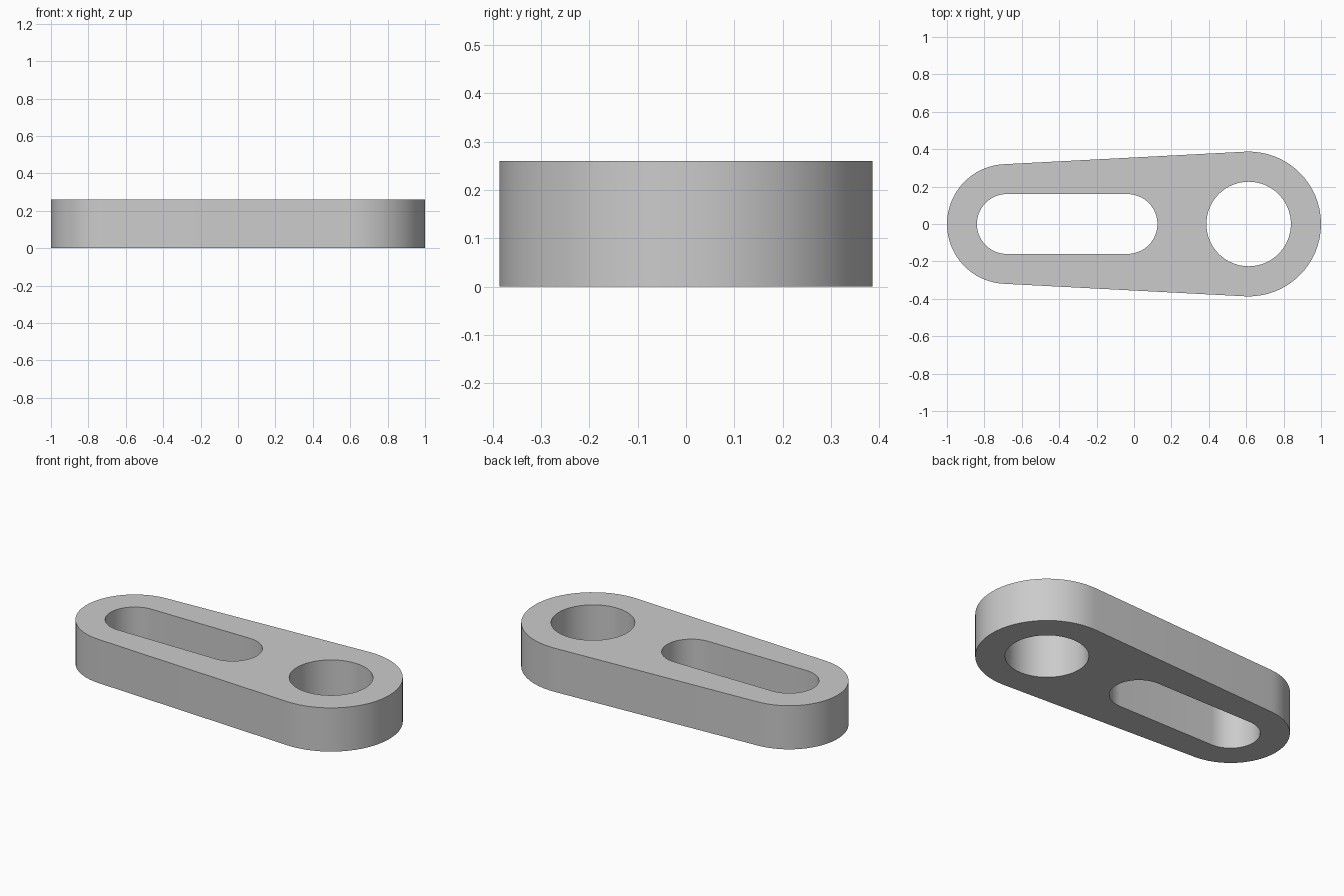
import bpy, bmesh, math

cube = bpy.data.objects.get("Cube")
if cube:
    bpy.data.objects.remove(cube, do_unlink=True)

HEIGHT = 0.26
SMALL_X, SMALL_R = -0.68, 0.32
BIG_X, BIG_R = 0.613, 0.387


def arc(cx, r, start, end, steps):
    return [(cx + r * math.cos(a), r * math.sin(a))
            for a in (start + (end - start) * i / steps for i in range(steps + 1))]


def capsule(x1, r1, x2, r2, steps=32):
    """Two circles joined by their common tangents."""
    t = math.acos((r1 - r2) / (x2 - x1))
    return (arc(x2, r2, -t, t, steps) +
            arc(x1, r1, t, 2 * math.pi - t, steps))


# Outer outline, slot and round bore
loops = [
    capsule(SMALL_X, SMALL_R, BIG_X, BIG_R),
    capsule(SMALL_X, 0.16, -0.035, 0.16),
    arc(BIG_X, 0.226, 0, 2 * math.pi, 64)[:-1],
]

bm = bmesh.new()
edges = []
for loop in loops:
    verts = [bm.verts.new((x, y, 0)) for x, y in loop]
    edges += [bm.edges.new((verts[i - 1], verts[i])) for i in range(len(verts))]
bmesh.ops.triangle_fill(bm, edges=edges, use_beauty=True, normal=(0, 0, 1))

# Thicken the flat plate
top = bmesh.ops.extrude_face_region(bm, geom=bm.faces[:], use_keep_orig=True)
bmesh.ops.translate(bm, vec=(0, 0, HEIGHT),
                    verts=[g for g in top["geom"] if isinstance(g, bmesh.types.BMVert)])
bmesh.ops.recalc_face_normals(bm, faces=bm.faces[:])

mesh = bpy.data.meshes.new("slotted_link")
bm.to_mesh(mesh)
bm.free()
link = bpy.data.objects.new("slotted_link", mesh)
bpy.context.collection.objects.link(link)

# Plain grey
grey = bpy.data.materials.new("grey")
grey.use_nodes = True
colour = (0.6, 0.6, 0.6, 1)
grey.diffuse_color = colour
grey.node_tree.nodes["Principled BSDF"].inputs["Base Color"].default_value = colour
mesh.materials.append(grey)

bpy.ops.object.select_all(action="DESELECT")
link.select_set(True)
bpy.context.view_layer.objects.active = link
bpy.ops.object.shade_smooth_by_angle(angle=math.radians(30))
